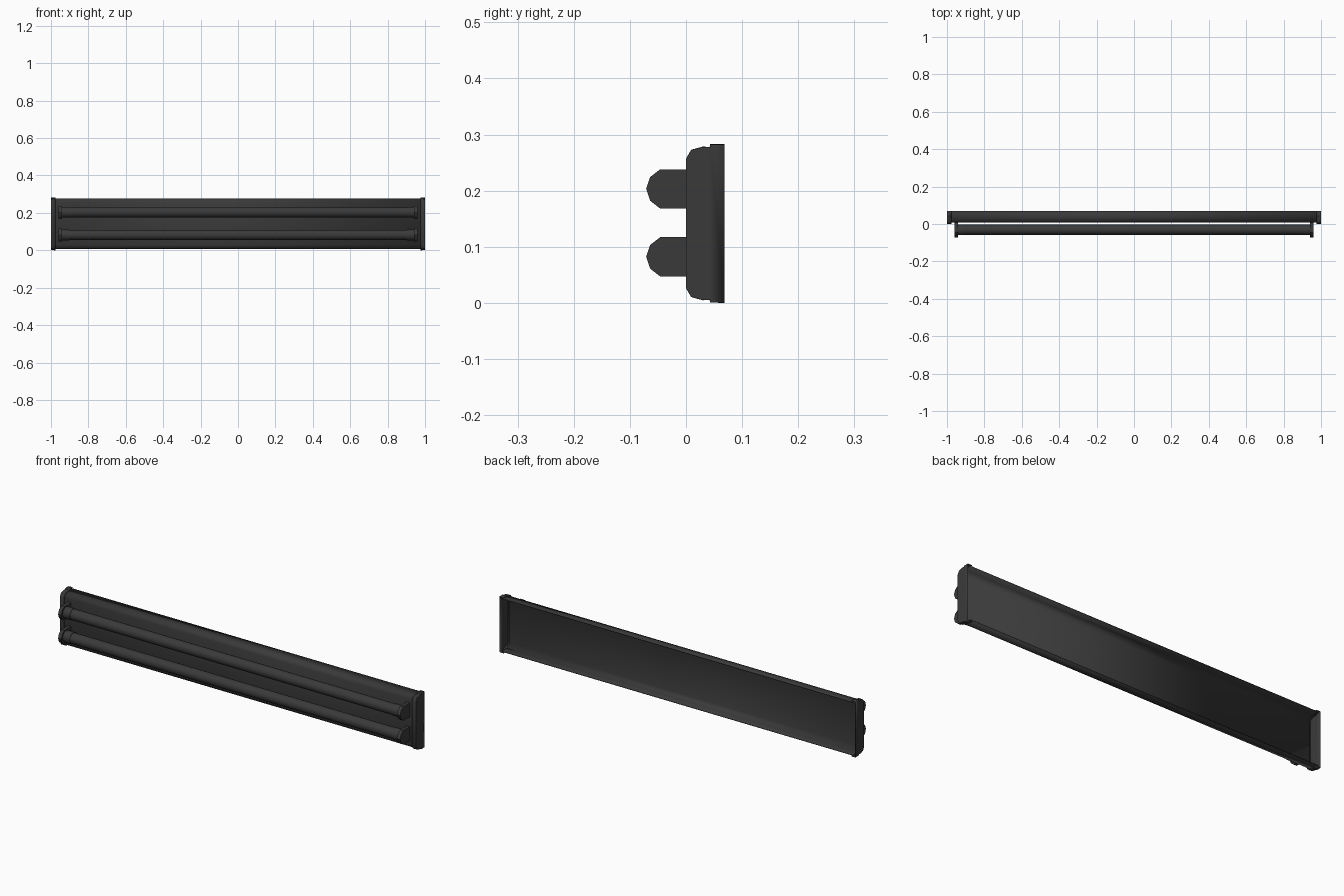
import bpy, bmesh, math

cube = bpy.data.objects.get("Cube")
if cube:
    bpy.data.objects.remove(cube, do_unlink=True)

MID = 0.1415          # centre height of the fixture
TUBES = {"lower": 0.082, "upper": 0.203}

mat = bpy.data.materials.new("dark_grey")
mat.use_nodes = True
colour = (0.042, 0.042, 0.042, 1)
mat.diffuse_color = colour
mat.node_tree.nodes["Principled BSDF"].inputs["Base Color"].default_value = colour


def finish(obj, angle):
    obj.data.materials.append(mat)
    bpy.ops.object.select_all(action='DESELECT')
    obj.select_set(True)
    bpy.context.view_layer.objects.active = obj
    bpy.ops.object.shade_smooth_by_angle(angle=math.radians(angle))
    return obj


def extrude_x(name, outline, x0, x1, ends=(), closed=False, sheet=0, angle=35):
    """Sweep a (y, z) outline along x; optionally close ends and thicken the sheet."""
    bm = bmesh.new()
    rows = [[bm.verts.new((x, y, z)) for y, z in outline] for x in (x0, x1)]
    n = len(outline)
    for i in range(n if closed else n - 1):
        j = (i + 1) % n
        bm.faces.new((rows[0][i], rows[0][j], rows[1][j], rows[1][i]))
    for e in ends:
        bm.faces.new(rows[e])
    bmesh.ops.recalc_face_normals(bm, faces=bm.faces)
    mesh = bpy.data.meshes.new(name)
    bm.to_mesh(mesh)
    bm.free()
    obj = bpy.data.objects.new(name, mesh)
    bpy.context.collection.objects.link(obj)
    if sheet:
        mod = obj.modifiers.new("sheet", 'SOLIDIFY')
        mod.thickness = sheet
        mod.offset = 0
    return finish(obj, angle)


def pan(half):
    """Mirror half of a tray profile about the middle height."""
    return [(y, MID + h) for y, h in half] + [(y, MID - h) for y, h in reversed(half)]


def cylinder(name, radius, x0, x1, z):
    bpy.ops.mesh.primitive_cylinder_add(
        vertices=20, radius=radius, depth=x1 - x0,
        location=((x0 + x1) / 2, -0.031, z), rotation=(0, math.pi / 2, 0))
    obj = bpy.context.object
    obj.name = name
    return finish(obj, 35)


# Open-backed housing tray
extrude_x("housing", pan([(0.069, 0.134), (0.032, 0.133), (0.015, 0.127), (0.009, 0.113)]),
          -0.985, 0.985, sheet=0.003, angle=60)

# Hollow end caps with a stepped rear rim
cap = pan([(0.069, 0.14), (0.044, 0.14), (0.043, 0.135), (0.03, 0.1355),
           (0.01, 0.130), (0.0015, 0.115)])
for side, s in (("left", 1), ("right", -1)):
    extrude_x(side + "_end_cap", cap, s * 0.976, s * 0.9985, ends=(1,), sheet=0.003)

for level, z in TUBES.items():
    # Tube
    cylinder(level + "_tube", 0.027, -0.91, 0.91, z)
    # Faceted sockets and tube collars
    half = [(0.01, 0.035), (-0.046, 0.035), (-0.064, 0.021)]
    holder = [(y, z + h) for y, h in half] + [(-0.071, z)] + \
             [(y, z - h) for y, h in reversed(half)]
    for side, s in (("left", 1), ("right", -1)):
        extrude_x(f"{level}_{side}_socket", holder, s * 0.942, s * 0.96,
                  ends=(0, 1), closed=True)
        a, b = sorted((s * 0.903, s * 0.945))
        cylinder(f"{level}_{side}_collar", 0.029, a, b, z)
